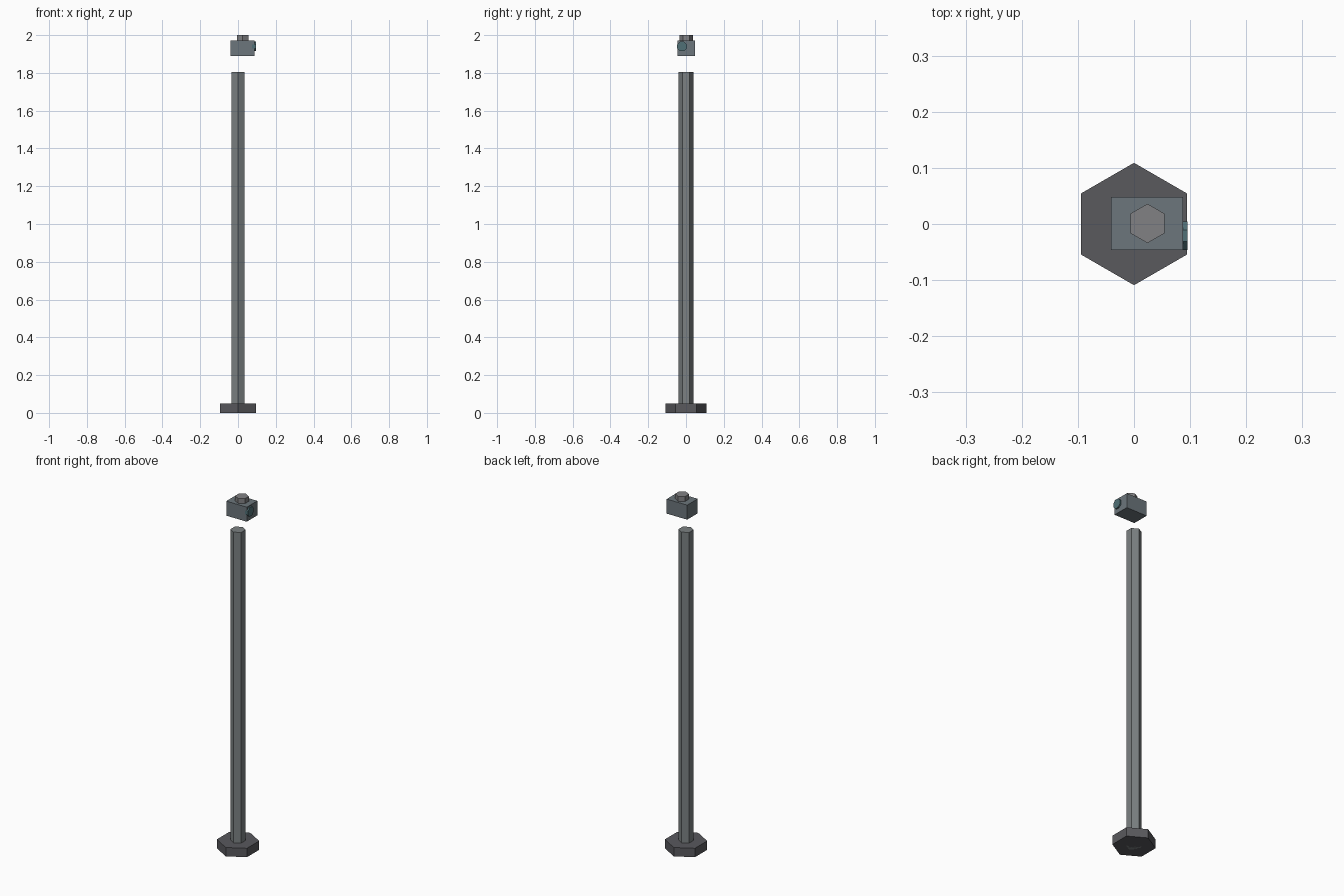
import bpy, bmesh, math
from mathutils import Matrix, Vector

if "Cube" in bpy.data.objects:
    bpy.data.objects.remove(bpy.data.objects["Cube"])


def material(name, color):
    m = bpy.data.materials.new(name)
    m.diffuse_color = (*color, 1)
    m.use_nodes = True
    m.node_tree.nodes["Principled BSDF"].inputs["Base Color"].default_value = m.diffuse_color
    return m


def finish(bm, name, mat):
    bmesh.ops.recalc_face_normals(bm, faces=bm.faces)
    me = bpy.data.meshes.new(name)
    bm.to_mesh(me)
    bm.free()
    me.materials.append(mat)
    ob = bpy.data.objects.new(name, me)
    bpy.context.collection.objects.link(ob)
    return ob


def prism(name, sides, r, h, start, mat, phase, along_x=False):
    """Flat-sided prism growing from start along z (or x)."""
    bm = bmesh.new()
    ring = []
    for i in range(sides):
        a = phase + 2 * math.pi * i / sides
        u, v = r * math.cos(a), r * math.sin(a)
        ring.append(bm.verts.new((0, u, v) if along_x else (u, v, 0)))
    base = bm.faces.new(ring)
    top = bmesh.ops.extrude_face_region(bm, geom=[base], use_keep_orig=True)["geom"]
    verts = [g for g in top if isinstance(g, bmesh.types.BMVert)]
    bmesh.ops.translate(bm, verts=verts, vec=(h, 0, 0) if along_x else (0, 0, h))
    bmesh.ops.translate(bm, verts=bm.verts, vec=start)
    return finish(bm, name, mat)


def box(name, lo, hi, mat):
    lo, hi = Vector(lo), Vector(hi)
    bm = bmesh.new()
    bmesh.ops.create_cube(bm, size=1, matrix=Matrix.Translation((lo + hi) / 2)
                          @ Matrix.Diagonal((*(hi - lo), 1)))
    return finish(bm, name, mat)


dark = material("dark_base", (0.10, 0.10, 0.11))
steel = material("pole_grey", (0.20, 0.22, 0.225))
body = material("body_grey", (0.15, 0.18, 0.20))
knob = material("knob_grey", (0.22, 0.22, 0.23))
glass = material("lens_teal", (0.08, 0.16, 0.18))

POINT_Y = math.pi / 2  # hexagon corners on the y axis

# Foot and pole
prism("base_plate", 6, 0.109, 0.05, (0, 0, 0), dark, POINT_Y)
prism("pole", 6, 0.039, 1.805, (0, 0, 0), steel, POINT_Y)

# Floating camera head with its top button and side lens
box("camera_body", (-0.041, -0.046, 1.89), (0.087, 0.048, 1.972), body)
prism("top_button", 6, 0.035, 0.035, (0.024, 0.001, 1.965), knob, POINT_Y)
prism("lens", 8, 0.0275, 0.02, (0.075, -0.021, 1.94), glass, math.pi / 8, along_x=True)
